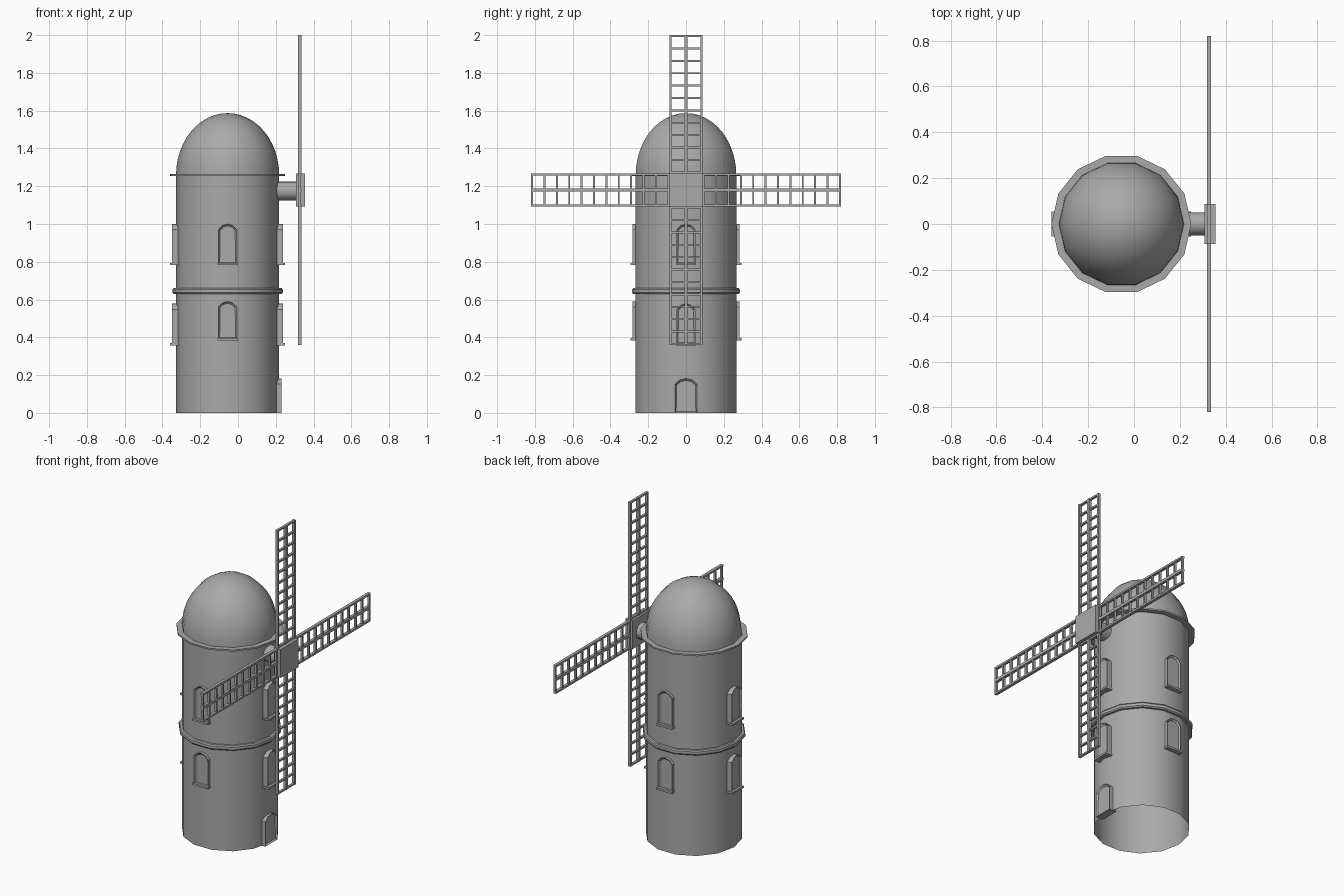
import bpy, bmesh, math
from mathutils import Matrix, Vector

if "Cube" in bpy.data.objects:
    bpy.data.objects.remove(bpy.data.objects["Cube"])

GREY = (0.4, 0.4, 0.4, 1)
stone = bpy.data.materials.new("stone grey")
stone.use_nodes = True
stone.diffuse_color = GREY
stone.node_tree.nodes["Principled BSDF"].inputs["Base Color"].default_value = GREY

CX = -0.055          # tower axis
SIDES = 14
RADIUS = 0.273
HUB = Vector((0.327, 0, 1.18))


def finish(name, bm, smooth=False, matrix=None):
    if matrix:
        bm.transform(matrix)
    mesh = bpy.data.meshes.new(name)
    bm.to_mesh(mesh)
    bm.free()
    mesh.materials.append(stone)
    obj = bpy.data.objects.new(name, mesh)
    bpy.context.collection.objects.link(obj)
    if smooth:
        bpy.ops.object.select_all(action='DESELECT')
        obj.select_set(True)
        bpy.context.view_layer.objects.active = obj
        bpy.ops.object.shade_smooth_by_angle(angle=math.radians(30))
    return obj


def lathe(name, profile, closed=False):
    """Turn a (radius, height) profile around the tower axis."""
    bm = bmesh.new()
    pts = [bm.verts.new((r, 0, z)) for r, z in profile]
    pairs = list(zip(pts, pts[1:]))
    if closed:
        pairs.append((pts[-1], pts[0]))
    edges = [bm.edges.new(p) for p in pairs]
    bmesh.ops.spin(bm, geom=pts + edges, axis=(0, 0, 1), cent=(0, 0, 0),
                   angle=math.tau, steps=SIDES)
    bmesh.ops.remove_doubles(bm, verts=bm.verts, dist=0.0005)
    bmesh.ops.recalc_face_normals(bm, faces=bm.faces)
    return finish(name, bm, True, Matrix.Translation((CX, 0, 0)))


def box(bm, lo, hi):
    lo, hi = Vector(lo), Vector(hi)
    m = Matrix.Translation((lo + hi) / 2) @ Matrix.Diagonal((*(hi - lo), 1))
    bmesh.ops.create_cube(bm, size=1, matrix=m)


def arched_panel(name, angle, half, bottom, top, rise, out, sill):
    """Arched frame with a recessed panel, turned around the tower."""
    bm = bmesh.new()
    back = 0.235
    outline = [(-half, bottom), (half, bottom), (half, top - rise),
               (half * 0.55, top - rise * 0.25), (0, top),
               (-half * 0.55, top - rise * 0.25), (-half, top - rise)]
    face = bm.faces.new([bm.verts.new((out, y, z)) for y, z in outline])
    rim = bmesh.ops.extrude_face_region(bm, geom=[face])["geom"]
    front = next(g for g in rim if isinstance(g, bmesh.types.BMFace))
    for v in [v for v in bm.verts if v not in front.verts]:
        v.co.x = back
    bmesh.ops.recalc_face_normals(bm, faces=bm.faces)
    bmesh.ops.inset_region(bm, faces=[front], thickness=0.01)
    bmesh.ops.translate(bm, verts=front.verts, vec=(-0.009, 0, 0))
    if sill:
        box(bm, (back, -half - 0.005, bottom - 0.008),
            (out + 0.01, half + 0.005, bottom + 0.004))
    finish(name, bm, False,
           Matrix.Translation((CX, 0, 0)) @ Matrix.Rotation(angle, 4, 'Z'))


# Tower, dome and the two stone rings
lathe("tower_wall", [(RADIUS, 0), (RADIUS, 1.26)])
STEPS = 12
lathe("dome", [(RADIUS * math.cos(a), 1.26 + 0.327 * math.sin(a))
               for a in (math.pi / 2 * i / STEPS for i in range(STEPS + 1))])
lathe("eaves_ring", [(0.265, 1.254), (0.305, 1.254),
                     (0.305, 1.264), (0.265, 1.264)], True)
lathe("middle_ring", [(0.265, 0.63), (0.287, 0.63), (0.292, 0.637),
                      (0.292, 0.653), (0.287, 0.66), (0.265, 0.66)], True)

# Windows on four sides and two floors
for i, side in enumerate(("left", "back", "right", "front")):
    on_corner = i % 2 == 0
    out = 0.294 if on_corner else 0.284
    lower = (0.365, 0.578) if on_corner else (0.392, 0.59)
    for floor, (bottom, top) in (("lower", lower), ("upper", (0.79, 1.0))):
        arched_panel(f"{floor}_window_{side}", i * math.pi / 2, 0.049,
                     bottom, top, 0.03, out, True)

# Door below the sails
arched_panel("door", 0, 0.059, 0, 0.182, 0.03, 0.284, False)

# Shaft and hub
bm = bmesh.new()
bmesh.ops.create_cone(bm, cap_ends=True, segments=16, radius1=0.05,
                      radius2=0.05, depth=0.14)
finish("sail_shaft", bm, True,
       Matrix.Translation((0.245, 0, 1.175)) @ Matrix.Rotation(math.pi / 2, 4, 'Y'))
bm = bmesh.new()
box(bm, HUB - Vector((0.02, 0.088, 0.088)), HUB + Vector((0.028, 0.088, 0.088)))
finish("sail_hub", bm)

# Four lattice sails: three rails and evenly spaced rungs
LENGTH, HALF, RUNGS, PITCH = 0.82, 0.088, 12, 0.0656
for i, side in enumerate(("top", "front", "bottom", "back")):
    bm = bmesh.new()
    for y, w in ((-HALF + 0.006, 0.006), (0, 0.009), (HALF - 0.006, 0.006)):
        box(bm, (-0.009, y - w, 0.07), (0.009, y + w, LENGTH))
    for k in range(RUNGS):
        z = LENGTH - 0.005 - k * PITCH
        box(bm, (-0.007, -HALF + 0.002, z - 0.005), (0.007, HALF - 0.002, z + 0.005))
    finish(f"sail_{side}", bm, False,
           Matrix.Translation(HUB) @ Matrix.Rotation(i * math.pi / 2, 4, 'X'))
